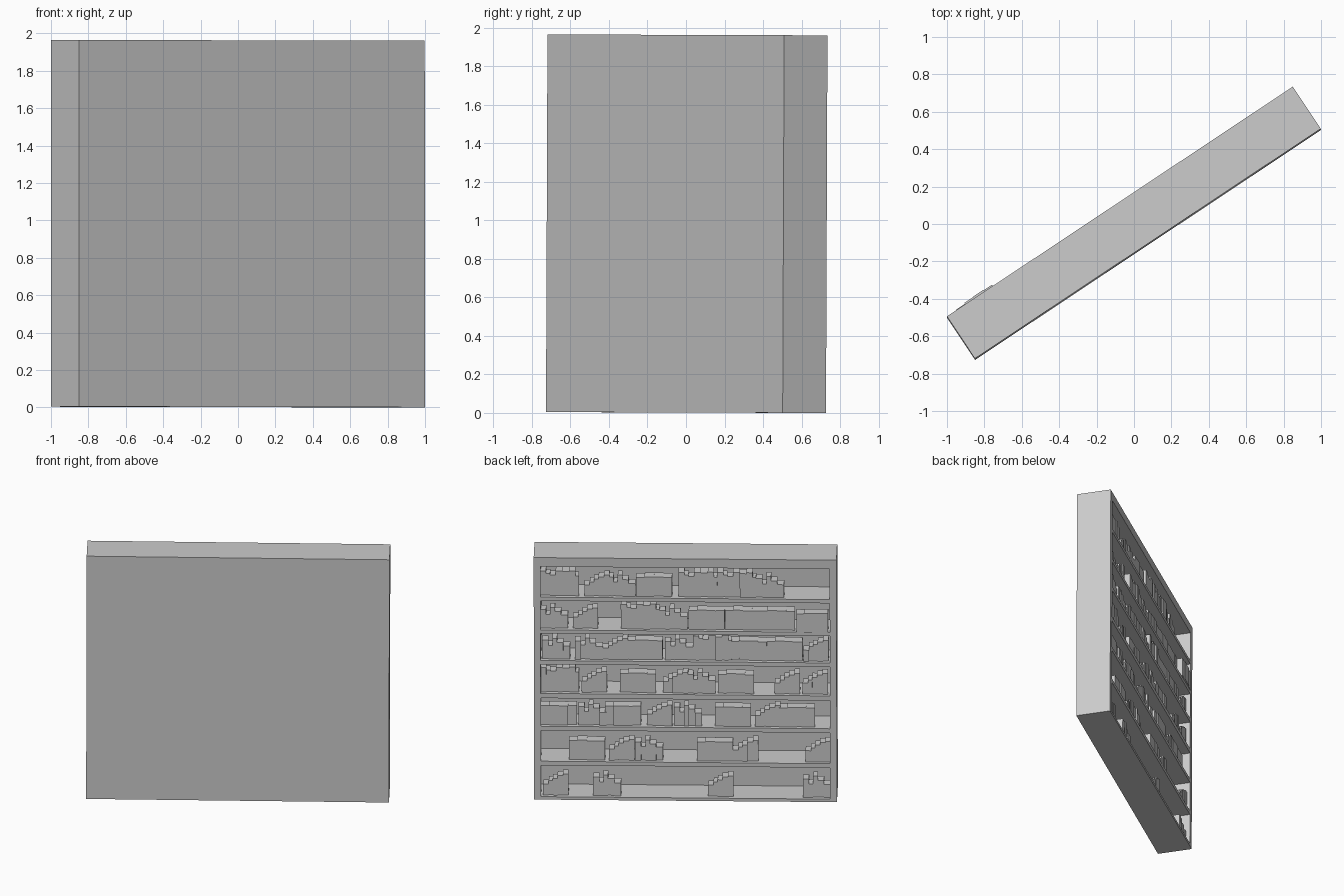
import bpy, bmesh, random
from math import radians
from mathutils import Matrix, Vector

random.seed(4)
cube = bpy.data.objects.get("Cube")
if cube:
    bpy.data.objects.remove(cube, do_unlink=True)

grey = bpy.data.materials.new("plain grey")
grey.use_nodes = True
colour = (0.6, 0.6, 0.6, 1)
grey.diffuse_color = colour
grey.node_tree.nodes["Principled BSDF"].inputs["Base Color"].default_value = colour

# Case size: half length, half depth, height; it stands turned and leans a hair
HL, HD, H = 1.11, 0.135, 1.96
PLACE = (Matrix.Translation((0, 0, 0.002)) @ Matrix.Rotation(radians(33.6), 4, 'Z')
         @ Matrix.Rotation(-0.0035, 4, 'X') @ Matrix.Rotation(0.0018, 4, 'Y'))


def add_box(bm, x0, x1, y0, y1, z0, z1):
    """Axis-aligned box between two corners."""
    size = Vector((x1 - x0, y1 - y0, z1 - z0))
    centre = Vector((x0 + x1, y0 + y1, z0 + z1)) / 2
    bmesh.ops.create_cube(bm, size=1, matrix=Matrix.Translation(centre)
                          @ Matrix.Diagonal(size).to_4x4())


def finish(bm, name):
    mesh = bpy.data.meshes.new(name)
    bm.to_mesh(mesh)
    bm.free()
    mesh.materials.append(grey)
    obj = bpy.data.objects.new(name, mesh)
    obj.matrix_world = PLACE
    bpy.context.collection.objects.link(obj)


def box(name, *corners):
    bm = bmesh.new()
    add_box(bm, *corners)
    finish(bm, name)


# Compartments from the top down: floor and ceiling heights
ROWS = [(1.64, 1.887), (1.375, 1.61), (1.127, 1.345), (0.86, 1.095),
        (0.594, 0.822), (0.311, 0.561), (0.024, 0.278)]
WALL = 0.05
PANEL = -HD + 0.05          # inner face of the closed side
inner = HL - WALL

# Carcass
box("closed_panel", -HL, HL, -HD, PANEL, 0, H)
for side, name in ((-1, "right_wall"), (1, "left_wall")):
    xs = sorted((side * inner, side * HL))
    box(name, *xs, PANEL, HD, 0, H)
box("top_board", -inner, inner, PANEL, HD, ROWS[0][1], H)
box("bottom_board", -inner, inner, PANEL, HD, 0, ROWS[-1][0])
for upper, lower in zip(ROWS, ROWS[1:]):
    box("shelf", -inner, inner, PANEL, HD, lower[1], upper[0])

# Book groups: (width, height) of each book, in order along the shelf
GROUPS = {
    "tall": [(.045, .197), (.03, .175), (.04, .165), (.05, .197),
             (.05, .192), (.045, .2), (.025, .16)],
    "rise": [(.04, .09), (.03, .115), (.035, .135), (.04, .155), (.04, .168)],
    "fall": [(.045, .15), (.03, .11), (.035, .168), (.045, .135), (.05, .105)],
    "flat": [(.062, .152), (.07, .157), (.068, .155), (.064, .153)],
}
T, R, F, L = "tall", "rise", "fall", "flat"

# Contents of each row: group and its start, measured from the +x end
CONTENTS = [
    [(T, .045), (R, .37), (F, .54), (L, .75), (T, 1.06), (T, 1.345), (F, 1.63)],
    [(F, .045), (R, .285), (T, .637), (F, .92), (L, 1.135), (L, 1.4), (L, 1.65)],
    [(F, .06), (F, .3), (R, .505), (L, .68), (F, .96), (T, 1.165), (L, 1.443),
     (L, 1.705), (R, 1.975)],
    [(T, .045), (R, .35), (L, .63), (R, .945), (F, 1.125), (L, 1.348), (R, 1.765),
     (R, 1.97)],
    [(L, .05), (F, .325), (L, .52), (R, .828), (F, 1.025), (L, 1.326), (R, 1.62),
     (L, 1.795)],
    [(L, .256), (R, .55), (F, .74), (L, 1.194), (R, 1.458), (R, 1.99)],
    [(R, .066), (F, .432), (R, 1.275), (F, 1.97)],
]


def books(kind, start, floor, front, scale=1):
    bm = bmesh.new()
    x = HL - start
    for width, height in GROUPS[kind]:
        y = front + random.uniform(-0.008, 0.004)
        add_box(bm, max(x - width * scale, -inner - 0.02), x, y - 0.08, y,
                floor, floor + height)
        x -= width * scale
    finish(bm, kind + "_books")


for (floor, ceiling), row in zip(ROWS, CONTENTS):
    for kind, start in row:
        books(kind, start, floor, HD - 0.028)

# One group pulled out past the shelf edge
books(L, 1.925, ROWS[1][0], HD + 0.012, 0.88)
